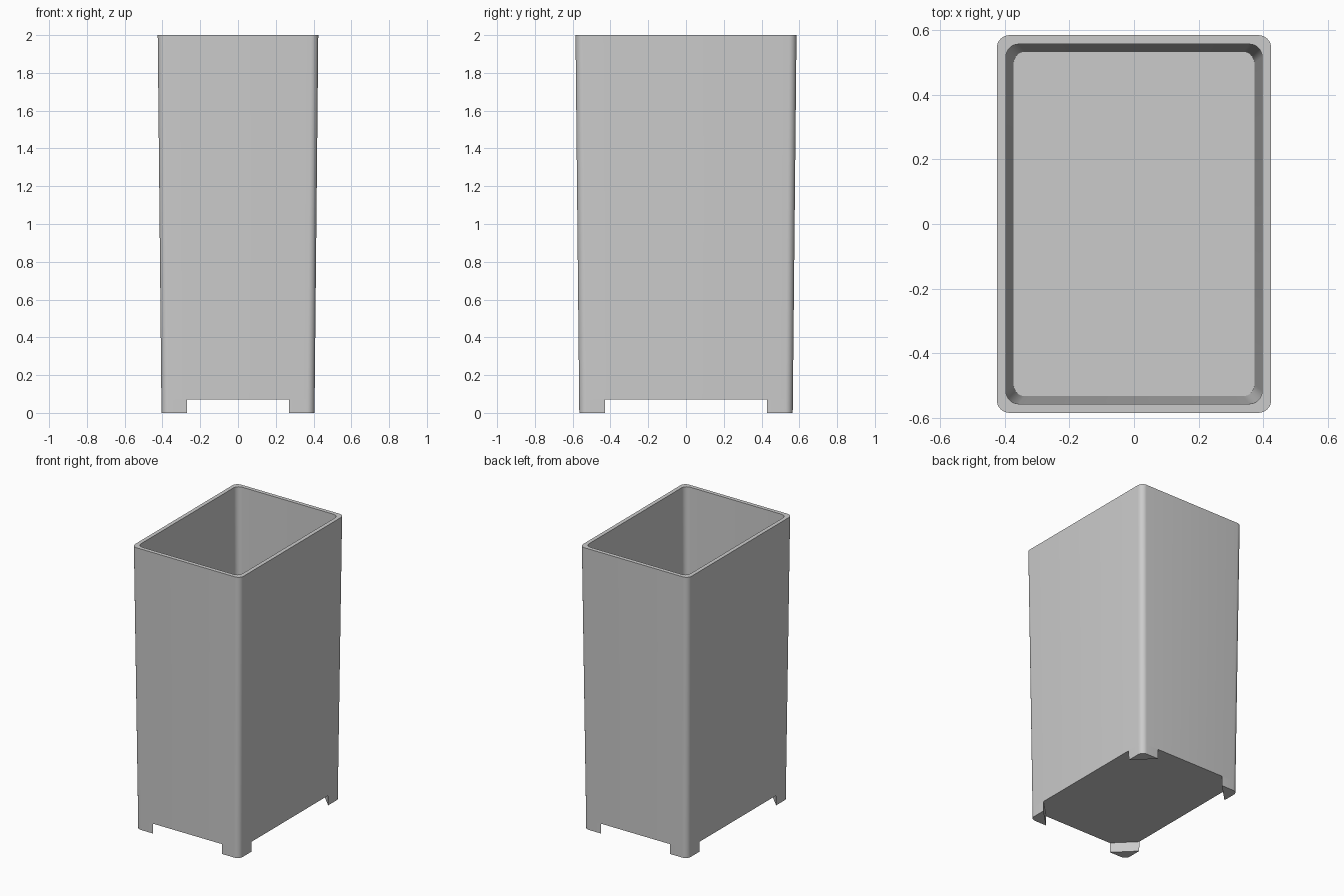
import bpy, bmesh, math

cube = bpy.data.objects.get("Cube")
if cube:
    bpy.data.objects.remove(cube)

HEIGHT, FOOT_H = 2.0, 0.07
SEGMENTS = 8

grey = bpy.data.materials.new("plain_grey")
grey.use_nodes = True
colour = (0.6, 0.6, 0.6, 1)
grey.diffuse_color = colour
grey.node_tree.nodes["Principled BSDF"].inputs["Base Color"].default_value = colour


def outer_half(z):
    """Half width and half depth of the tapered outside at height z."""
    grow = 0.02 * z / HEIGHT
    return 0.405 + grow, 0.565 + grow


def corner(hx, hy, r, z, quarter=0):
    """Arc of one rounded corner, counted anticlockwise from +x +y."""
    sx = 1 if quarter in (0, 3) else -1
    sy = 1 if quarter in (0, 1) else -1
    points = []
    for i in range(SEGMENTS + 1):
        a = (quarter + i / SEGMENTS) * math.pi / 2
        points.append((sx * (hx - r) + r * math.cos(a),
                       sy * (hy - r) + r * math.sin(a), z))
    return points


def rounded_rect(hx, hy, r, z):
    return [p for q in range(4) for p in corner(hx, hy, r, z, q)]


def loft(name, rings, cap_start=True, cap_end=True):
    """Skin a stack of matching closed rings."""
    bm = bmesh.new()
    loops = [[bm.verts.new(p) for p in ring] for ring in rings]
    for low, high in zip(loops, loops[1:]):
        for i in range(len(low)):
            j = (i + 1) % len(low)
            bm.faces.new((low[i], low[j], high[j], high[i]))
    if cap_start:
        bm.faces.new(loops[0][::-1])
    if cap_end:
        bm.faces.new(loops[-1])
    bmesh.ops.recalc_face_normals(bm, faces=bm.faces)
    mesh = bpy.data.meshes.new(name)
    bm.to_mesh(mesh)
    bm.free()
    mesh.materials.append(grey)
    obj = bpy.data.objects.new(name, mesh)
    bpy.context.collection.objects.link(obj)
    bpy.ops.object.select_all(action='DESELECT')
    obj.select_set(True)
    bpy.context.view_layer.objects.active = obj
    bpy.ops.object.shade_smooth_by_angle(angle=math.radians(30))
    return obj


# Hollow tapered bin: outside wall, rim, inside wall and floor
loft("bin_body", [
    rounded_rect(*outer_half(FOOT_H), 0.04, FOOT_H),
    rounded_rect(*outer_half(HEIGHT), 0.04, HEIGHT),
    rounded_rect(0.397, 0.557, 0.04, HEIGHT),
    rounded_rect(0.373, 0.533, 0.035, 0.1),
])


# Triangular corner feet, flush with the outside walls
def foot_ring(z, sx, sy):
    hx, hy = outer_half(z)
    ring = [(hx, 0.43, z)] + corner(hx, hy, 0.04, z) + [(0.27, hy, z)]
    return [(sx * x, sy * y, h) for x, y, h in ring]


for x_name, sx in (("left", 1), ("right", -1)):
    for y_name, sy in (("front", -1), ("back", 1)):
        loft(f"{y_name}_{x_name}_foot",
             [foot_ring(0, sx, sy), foot_ring(FOOT_H, sx, sy)], cap_end=False)
